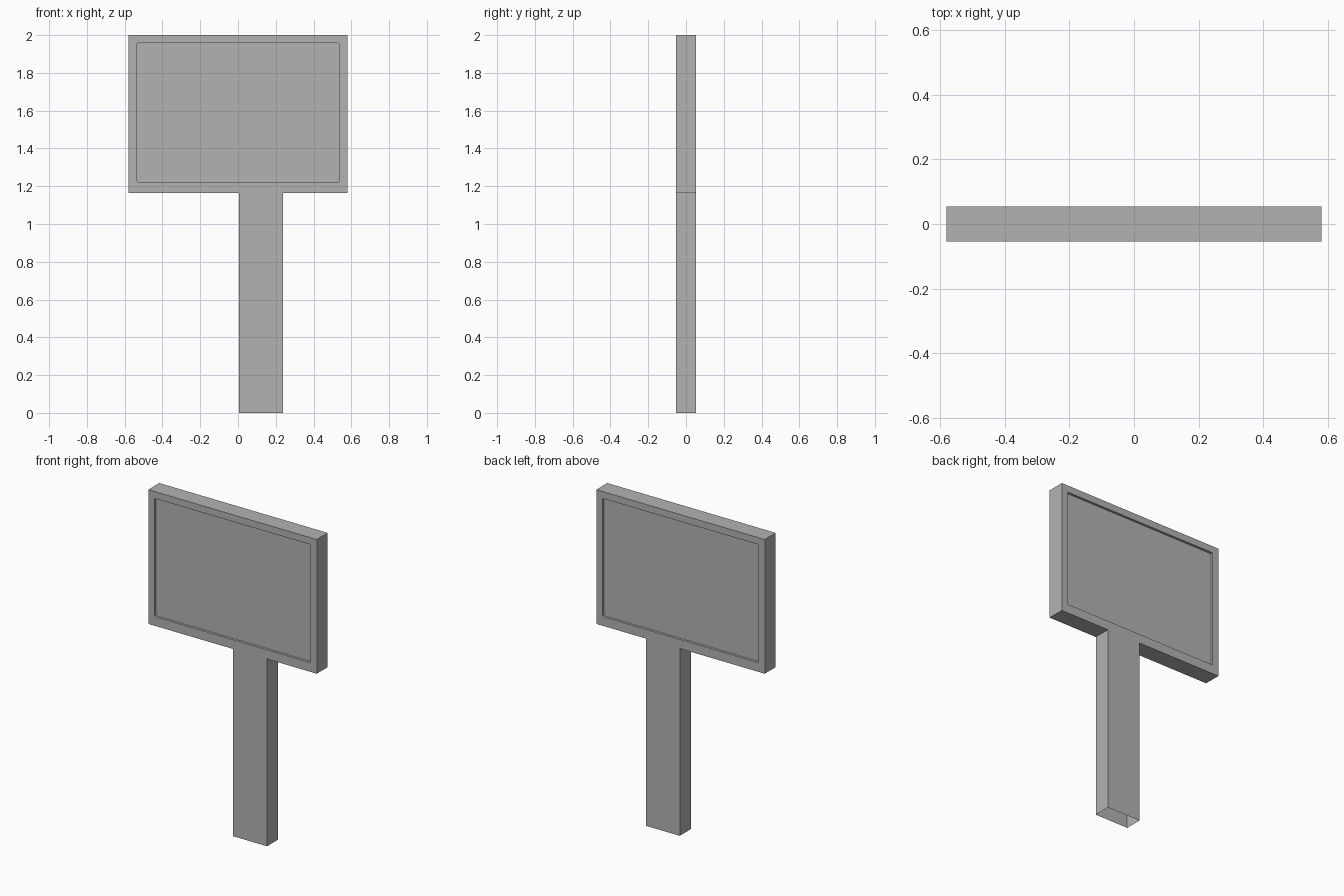
import bpy
import bmesh
from math import copysign
from mathutils import Vector, Matrix

if "Cube" in bpy.data.objects:
    bpy.data.objects.remove(bpy.data.objects["Cube"])

HALF_W, HALF_D = 0.58, 0.054
PANEL_Z, TOP_Z = 1.165, 2.0
POST_LEFT, POST_RIGHT = 0.005, 0.238
MID_Z = (PANEL_Z + TOP_Z) / 2

# Panel block
bm = bmesh.new()
size = Matrix.Diagonal((2 * HALF_W, 2 * HALF_D, TOP_Z - PANEL_Z, 1))
bmesh.ops.create_cube(bm, size=1, matrix=Matrix.Translation((0, 0, MID_Z)) @ size)


def face_towards(direction):
    bm.normal_update()
    return max(bm.faces, key=lambda f: f.normal.dot(Vector(direction)))


def recess(side):
    """Sink a shallow display area with slightly rounded corners."""
    face = face_towards((0, side, 0))
    bmesh.ops.inset_individual(bm, faces=[face], thickness=0.04)
    for v in face.verts:
        v.co.x = copysign(0.537, v.co.x)
        v.co.z = 1.957 if v.co.z > MID_Z else 1.222
    floor = bmesh.ops.extrude_discrete_faces(bm, faces=[face])["faces"][0]
    bmesh.ops.translate(bm, verts=floor.verts, vec=(0, -side * 0.015, 0))
    corners = [e for v in floor.verts for e in v.link_edges
               if e not in list(floor.edges)]
    bmesh.ops.bevel(bm, geom=corners, offset=0.008, segments=2,
                    profile=0.5, affect='EDGES')


for side in (-1, 1):
    recess(side)

# Post grown from a strip of the underside, open at its foot
for x in (POST_LEFT, POST_RIGHT):
    under = [f for f in bm.faces
             if all(abs(v.co.z - PANEL_Z) < 1e-4 for v in f.verts)]
    edges = {e for f in under for e in f.edges}
    verts = {v for f in under for v in f.verts}
    bmesh.ops.bisect_plane(bm, geom=under + list(edges) + list(verts),
                           plane_co=(x, 0, 0), plane_no=(1, 0, 0))
strip = next(f for f in bm.faces
             if all(abs(v.co.z - PANEL_Z) < 1e-4 for v in f.verts)
             and POST_LEFT < f.calc_center_median().x < POST_RIGHT)
foot = bmesh.ops.extrude_discrete_faces(bm, faces=[strip])["faces"][0]
for v in foot.verts:
    v.co.z = 0
bmesh.ops.delete(bm, geom=[foot], context='FACES_ONLY')
bmesh.ops.recalc_face_normals(bm, faces=bm.faces)

mesh = bpy.data.meshes.new("sign_on_post")
bm.to_mesh(mesh)
bm.free()
sign = bpy.data.objects.new("sign_on_post", mesh)
bpy.context.collection.objects.link(sign)

# Plain grey
grey = bpy.data.materials.new("plain_grey")
grey.use_nodes = True
colour = (0.45, 0.45, 0.45, 1)
grey.diffuse_color = colour
grey.node_tree.nodes["Principled BSDF"].inputs["Base Color"].default_value = colour
mesh.materials.append(grey)
